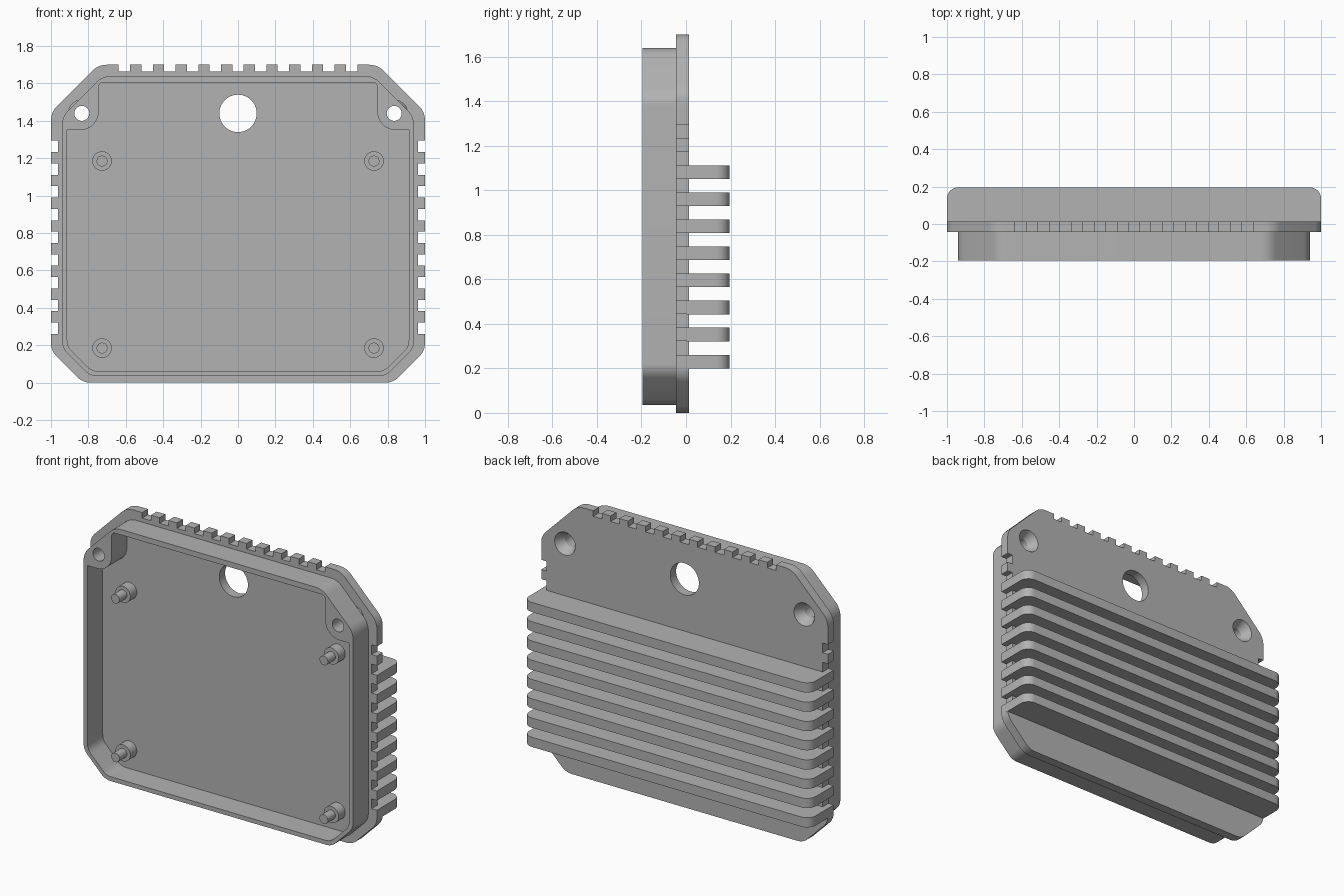
import bpy, math
from mathutils import Vector

cube = bpy.data.objects.get("Cube")
if cube:
    bpy.data.objects.remove(cube, do_unlink=True)

grey = bpy.data.materials.new("cast grey")
grey.use_nodes = True
grey.diffuse_color = (0.45, 0.45, 0.45, 1)
grey.node_tree.nodes["Principled BSDF"].inputs["Base Color"].default_value = grey.diffuse_color

FRONT, FLOOR, BACK, FIN_END = -0.196, -0.044, 0.014, 0.196
PITCH, TOOTH = 0.1215, 0.061
FIN_Z = 0.2
HOLE_Z, SCREW_X = 1.44, 0.835


def finish(ob, name):
    ob.name = name
    ob.data.name = name
    ob.data.materials.clear()
    ob.data.materials.append(grey)
    bpy.ops.object.select_all(action='DESELECT')
    ob.select_set(True)
    bpy.context.view_layer.objects.active = ob
    bpy.ops.object.shade_smooth_by_angle(angle=math.radians(30))


def fillet(corners, steps=8):
    """Round each (x, y, radius) corner of a closed outline."""
    out = []
    n = len(corners)
    for i, (x, y, r) in enumerate(corners):
        p = Vector((x, y))
        if not r:
            out.append(p)
            continue
        a = (Vector(corners[i - 1][:2]) - p).normalized()
        b = (Vector(corners[(i + 1) % n][:2]) - p).normalized()
        half = a.angle(b) / 2
        centre = p + (a + b).normalized() * r / math.sin(half)
        start = p + a * r / math.tan(half) - centre
        end = p + b * r / math.tan(half) - centre
        turn = math.atan2(start.x * end.y - start.y * end.x, start.dot(end))
        for k in range(steps + 1):
            t = turn * k / steps
            c, s = math.cos(t), math.sin(t)
            out.append(centre + Vector((start.x * c - start.y * s,
                                        start.x * s + start.y * c)))
    return out


def mirrored(right):
    """Close a right-hand half outline (bottom to top) across x = 0."""
    return right + [(-x, y, r) for x, y, r in reversed(right)]


def circle(x, y, r, n=40):
    return [Vector((x + r * math.cos(math.tau * k / n),
                    y + r * math.sin(math.tau * k / n))) for k in range(n)]


def slab(name, outlines, low, high, upright=True):
    """Extrude outlines with holes along y (upright) or along z."""
    cu = bpy.data.curves.new(name, 'CURVE')
    cu.dimensions = '2D'
    cu.fill_mode = 'BOTH'
    cu.extrude = (high - low) / 2
    for pts in outlines:
        sp = cu.splines.new('POLY')
        sp.points.add(len(pts) - 1)
        for q, p in zip(sp.points, pts):
            q.co = (p.x, p.y, 0, 1)
        sp.use_cyclic_u = True
    ob = bpy.data.objects.new(name, cu)
    bpy.context.collection.objects.link(ob)
    mid = (low + high) / 2
    if upright:
        ob.rotation_euler.x = math.pi / 2
        ob.location.y = mid
    else:
        ob.location.z = mid
    bpy.ops.object.select_all(action='DESELECT')
    ob.select_set(True)
    bpy.context.view_layer.objects.active = ob
    bpy.ops.object.convert(target='MESH')
    finish(bpy.context.view_layer.objects.active, name)


def round_part(name, x, z, y0, y1, r0, r1, fill='NGON'):
    """Cylinder or cone along y; r0 at the rear y1, r1 at the front y0."""
    bpy.ops.mesh.primitive_cone_add(vertices=40, radius1=r0, radius2=r1,
                                    depth=y1 - y0, end_fill_type=fill,
                                    location=(x, (y0 + y1) / 2, z),
                                    rotation=(math.pi / 2, 0, 0))
    finish(bpy.context.object, name)


# Back plate with notched sides and top
half = [(0.829, 0, 0.1), (1, 0.171, 0.1)]
for i in range(9):
    z = FIN_Z + TOOTH + PITCH * i
    half += [(1, z, 0), (0.963, z, 0), (0.963, z + TOOTH, 0), (1, z + TOOTH, 0)]
half += [(1, 1.447, 0.11), (0.747, 1.7, 0.11)]
for i in range(5, 0, -1):
    left, right = PITCH * i - TOOTH / 2, PITCH * i + TOOTH / 2
    half += [(right, 1.7, 0), (right, 1.665, 0), (left, 1.665, 0), (left, 1.7, 0)]
half += [(TOOTH / 2, 1.7, 0), (TOOTH / 2, 1.665, 0)]
screws = (-SCREW_X, SCREW_X)
slab("back_plate",
     [fillet(mirrored(half)), circle(0, HOLE_Z, 0.1)]
     + [circle(x, HOLE_Z, 0.072) for x in screws], FLOOR, BACK)

# Rim wall with solid screw corners
outer = mirrored([(0.79, 0.035, 0.09), (0.94, 0.185, 0.09),
                  (0.94, 1.424, 0.11), (0.724, 1.64, 0.11)])
cavity = mirrored([(0.782, 0.062, 0.08), (0.913, 0.193, 0.08), (0.913, 1.35, 0),
                   (0.745, 1.35, 0.1), (0.745, 1.606, 0.025)])
slab("rim_wall", [fillet(outer), fillet(cavity)]
     + [circle(x, HOLE_Z, 0.04) for x in screws], FRONT, FLOOR)

# Countersinks behind the screw holes
for side, x in zip(("right", "left"), screws):
    round_part(side + "_countersink", x, HOLE_Z, FLOOR, BACK, 0.072, 0.04, 'NOTHING')

# Cooling fins with rounded rear corners
fin = fillet(mirrored([(1, BACK - 0.01, 0), (1, FIN_END, 0.06)]))
for i in range(8):
    z = FIN_Z + PITCH * i
    slab("cooling_fin_%d" % (i + 1), [fin], z, z + TOOTH, upright=False)

# Standoffs with locating pins
for side, x in (("right", -0.727), ("left", 0.727)):
    for level, z in (("lower", 0.185), ("upper", 1.185)):
        step = FLOOR - 0.065
        round_part(f"{level}_{side}_standoff", x, z, step, FLOOR, 0.052, 0.052)
        round_part(f"{level}_{side}_pin", x, z, step - 0.075, step, 0.029, 0.029)
